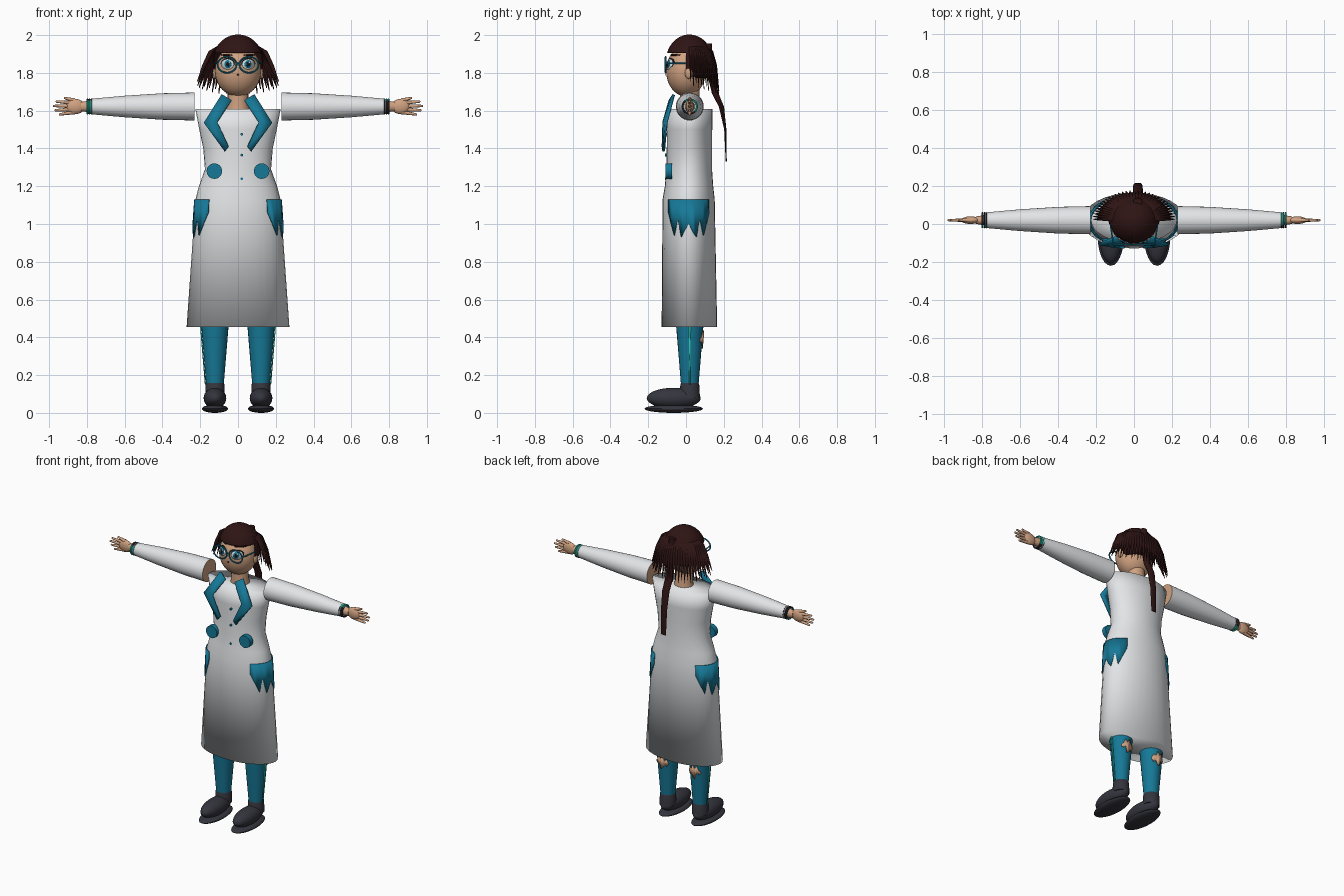
import bpy, bmesh, math
from math import sin, cos, pi, sqrt
from mathutils import Matrix, Vector

if "Cube" in bpy.data.objects:
    bpy.data.objects.remove(bpy.data.objects["Cube"])


def material(name, r, g, b):
    m = bpy.data.materials.new(name)
    m.use_nodes = True
    m.diffuse_color = (r, g, b, 1)
    m.node_tree.nodes["Principled BSDF"].inputs["Base Color"].default_value = (r, g, b, 1)
    return m


WHITE = material("coat white", .80, .82, .84)
SKIN = material("skin", .63, .36, .22)
TEAL = material("teal cloth", .008, .19, .31)
HAIR = material("dark brown hair", .028, .007, .007)
SHOE = material("charcoal", .035, .035, .048)
MINT = material("mint trim", .02, .50, .38)
EYE = material("eye white", .72, .88, .93)
BLACK = material("black", .008, .008, .01)


def finish(bm, name, *mats, sharp=40, thick=0, rule=None):
    bmesh.ops.recalc_face_normals(bm, faces=bm.faces)
    for f in bm.faces:
        f.smooth = True
        if rule:
            f.material_index = rule(f.calc_center_median())
    me = bpy.data.meshes.new(name)
    bm.to_mesh(me)
    bm.free()
    for m in mats:
        me.materials.append(m)
    if sharp:
        me.set_sharp_from_angle(angle=math.radians(sharp))
    ob = bpy.data.objects.new(name, me)
    bpy.context.collection.objects.link(ob)
    if thick:
        mod = ob.modifiers.new("thickness", "SOLIDIFY")
        mod.thickness, mod.offset = thick, 0
    return ob


def loft(bm, rings, seg=32, side=0):
    """Skin rings of (height, cx, cy, rx, ry); a side of 1 or -1 lays it along x."""
    loops = []
    for h, cx, cy, rx, ry in rings:
        pts = [(cx + rx * cos(2 * pi * i / seg), cy + ry * sin(2 * pi * i / seg), h) for i in range(seg)]
        if side:
            pts = [(side * z, y, x) for x, y, z in pts]
        loops.append([bm.verts.new(p) for p in pts])
    for a, b in zip(loops, loops[1:]):
        for i in range(seg):
            j = (i + 1) % seg
            bm.faces.new((a[i], a[j], b[j], b[i]))
    bm.faces.new(loops[0])
    bm.faces.new(loops[-1])


def ball(bm, center, radii, u=24, v=14):
    mat = Matrix.Translation(center) @ Matrix.Diagonal((*radii, 1))
    bmesh.ops.create_uvsphere(bm, u_segments=u, v_segments=v, radius=1, matrix=mat)


def rod(bm, a, b, r, r2=None, seg=12):
    a, b = Vector(a), Vector(b)
    rot = (b - a).to_track_quat("Z", "Y").to_matrix().to_4x4()
    bmesh.ops.create_cone(bm, cap_ends=True, segments=seg, radius1=r, radius2=r if r2 is None else r2,
                          depth=(b - a).length, matrix=Matrix.Translation((a + b) / 2) @ rot)


def torus(bm, center, ra, rb, minor, axis, n=36, m=8):
    """Elliptic ring lying across the x or y axis."""
    grid = []
    for i in range(n):
        t = 2 * pi * i / n
        row = []
        for j in range(m):
            p = 2 * pi * j / m
            a, b, c = (ra + minor * cos(p)) * cos(t), (rb + minor * cos(p)) * sin(t), minor * sin(p)
            row.append(bm.verts.new(Vector(center) + Vector((a, c, b) if axis == "y" else (c, a, b))))
        grid.append(row)
    for i in range(n):
        for j in range(m):
            k, l = (i + 1) % n, (j + 1) % m
            bm.faces.new((grid[i][j], grid[k][j], grid[k][l], grid[i][l]))


def wrap(name, rings, angles, tops, bottoms, mat, s):
    """Thin patch lying on one straight section between two rings."""
    (h0, *a), (h1, *b) = rings
    bm = bmesh.new()

    def point(z, deg):
        f = (z - h0) / (h1 - h0)
        cx, cy, rx, ry = [p + (q - p) * f for p, q in zip(a, b)]
        t = math.radians(deg)
        return bm.verts.new((s * (cx + (rx + .004) * cos(t)), cy + (ry + .004) * sin(t), z))
    cols = [(point(t, d), point(l, d)) for d, t, l in zip(angles, tops, bottoms)]
    for p, q in zip(cols, cols[1:]):
        bm.faces.new((p[0], p[1], q[1], q[0]))
    finish(bm, name, mat, thick=.006)


def tag(s):
    return "left" if s > 0 else "right"


# Coat body, closed and softly shaded
coat = [(.455, 0, .018, .272, .147), (1.13, 0, .014, .225, .138), (1.2, 0, .016, .207, .128),
        (1.29, 0, .017, .175, .121), (1.4, 0, .018, .184, .12), (1.5, 0, .019, .205, .12),
        (1.61, 0, .02, .226, .12)]
bm = bmesh.new()
loft(bm, coat)
finish(bm, "coat", WHITE, sharp=0)

# Neck
bm = bmesh.new()
loft(bm, [(1.58, 0, .025, .068, .06), (1.64, 0, .022, .055, .052), (1.74, 0, .018, .055, .052)], 20)
finish(bm, "neck", SKIN)

# Head with ears
HC, HR = Vector((0, 0, 1.81)), Vector((.122, .105, .135))
bm = bmesh.new()
ball(bm, HC, HR, 32, 20)
for s in (1, -1):
    ball(bm, (s * .12, .015, 1.80), (.014, .022, .032), 12, 8)
finish(bm, "head", SKIN, sharp=0)


def face_disc(name, cx, cz, rx, rz, lift, mat):
    """Thin oval lying on the front of the head."""
    bm = bmesh.new()

    def point(x, z):
        d = 1 - (x / HR.x) ** 2 - ((z - HC.z) / HR.z) ** 2
        return bm.verts.new((x, -HR.y * sqrt(max(d, .02)) - lift, z))
    mid = point(cx, cz)
    rim = [point(cx + rx * cos(t * pi / 12), cz + rz * sin(t * pi / 12)) for t in range(24)]
    for i in range(24):
        bm.faces.new((mid, rim[i], rim[(i + 1) % 24]))
    finish(bm, name, mat, thick=.003)


# Eyes, brows and nose
for s in (1, -1):
    face_disc(tag(s) + "_lash", s * .055, 1.85, .036, .028, .002, BLACK)
    face_disc(tag(s) + "_eye", s * .055, 1.845, .033, .027, .004, EYE)
    face_disc(tag(s) + "_iris", s * .053, 1.846, .018, .021, .006, TEAL)
    face_disc(tag(s) + "_pupil", s * .053, 1.846, .009, .012, .008, BLACK)
    face_disc(tag(s) + "_glint", s * .053 + .007, 1.855, .005, .006, .010, EYE)
    face_disc(tag(s) + "_brow", s * .06, 1.895, .03, .004, .004, HAIR)
face_disc("nose", 0, 1.79, .006, .004, .003, HAIR)

# Glasses
bm = bmesh.new()
for s in (1, -1):
    torus(bm, (s * .058, -.108, 1.843), .05, .042, .0045, "y")
    rod(bm, (s * .108, -.108, 1.85), (s * .126, .01, 1.85), .004)
rod(bm, (-.012, -.108, 1.85), (.012, -.108, 1.85), .004)
finish(bm, "glasses", TEAL)

# Hair cap, cut straight over the brow and lower behind
bm = bmesh.new()
ball(bm, (0, .018, 1.86), (.131, .122, .14), 32, 24)
for co, no in (((0, 0, 1.905), (0, 0, 1)), ((0, 0, 0), (0, 1, 0)), ((0, 0, 1.775), (0, 0, 1))):
    bmesh.ops.bisect_plane(bm, geom=bm.verts[:] + bm.edges[:] + bm.faces[:], plane_co=co, plane_no=no)
low = [f for f in bm.faces if f.calc_center_median().z < (1.905 if f.calc_center_median().y < 0 else 1.775)]
bmesh.ops.delete(bm, geom=low, context="FACES")
finish(bm, "hair_cap", HAIR, thick=.006)

# Loose strands flaring around the sides and back
bm = bmesh.new()
count = 33
for i in range(count):
    t = pi * i / (count - 1)
    c, n = cos(t), sin(t)
    tip = 1.755 - .05 * n - .02 * (i % 2)
    path = [(1.94, .10, .075, .014), (1.915, .142, .11, .014), (1.84, .178, .132, .012),
            (tip, .215, .15, .002)]
    loft(bm, [(z, rx * c, .025 + ry * n, w, w * .7) for z, rx, ry, w in path], 6)
finish(bm, "hair_strands", HAIR, sharp=60)

# Ponytail, flattening into a ribbon
bm = bmesh.new()
tail = [(1.955, .115, .024, .022), (1.81, .128, .026, .02), (1.69, .155, .027, .018),
        (1.62, .188, .026, .014), (1.5, .208, .023, .006), (1.33, .213, .018, .003)]
loft(bm, [(z, .02, y, w, d) for z, y, w, d in tail], 14)
finish(bm, "ponytail", HAIR)

# Arms
AY, AZ = .02, 1.622
for s in (1, -1):
    bm = bmesh.new()
    loft(bm, [(x, AZ, AY, r, r) for x, r in ((.23, .074), (.4, .07), (.6, .057), (.79, .04))], 28, s)
    finish(bm, tag(s) + "_sleeve", WHITE, SKIN, rule=lambda c: int(abs(c.x) < .235))

    bm = bmesh.new()
    for x in (.775, .786, .797):
        torus(bm, (s * x, AY, AZ), .038, .038, .005, "x", 28, 6)
    if s > 0:
        finish(bm, "left_bangles", SHOE, MINT, rule=lambda c: int(c.z - AZ + c.y - AY > 0))
    else:
        finish(bm, "right_bangles", SHOE, MINT, rule=lambda c: int(c.z - AZ + c.y - AY < 0))

    bm = bmesh.new()
    loft(bm, [(.78, AZ, AY, .03, .028), (.83, AZ, AY, .026, .02)], 16, s)
    ball(bm, (s * .86, AY, AZ), (.05, .02, .04), 16, 10)
    for tx, dz in ((.922, .045), (.965, .026), (.98, .003), (.972, -.02), (.948, -.042)):
        base, end = Vector((s * .865, AY, AZ + dz * .7)), Vector((s * (tx - .005), AY, AZ + dz))
        rod(bm, base, end, .012, .006, 10)
        ball(bm, end, (.006, .006, .006), 10, 6)
    finish(bm, tag(s) + "_hand", SKIN, sharp=60)

# Lapels, large discs and side pockets
outline = [(.085, -.065, 1.685), (.18, -.105, 1.535), (.07, -.118, 1.385),
           (.05, -.122, 1.41), (.11, -.118, 1.54), (.035, -.085, 1.655)]
for s in (1, -1):
    bm = bmesh.new()
    v = [bm.verts.new((s * x, y, z)) for x, y, z in outline]
    bm.faces.new((v[0], v[1], v[4], v[5]))
    bm.faces.new((v[1], v[2], v[3], v[4]))
    finish(bm, tag(s) + "_lapel", TEAL, sharp=20, thick=.014)

    bm = bmesh.new()
    rod(bm, (s * .125, -.075, 1.28), (s * .125, -.108, 1.28), .041, seg=28)
    finish(bm, tag(s) + "_disc", TEAL)

    angles = [-48 + 8 * i for i in range(13)]
    zigzag = [1.06, 1.0, .94, 1.03, .93, .97, 1.0, .96, .93, 1.03, .94, 1.0, 1.06]
    wrap(tag(s) + "_pocket", coat[:2], angles, [1.13] * 13, zigzag, TEAL, s)

# Coat buttons
bm = bmesh.new()
for z in (1.475, 1.365, 1.24):
    rod(bm, (.02, -.09, z), (.02, -.112, z), .007)
finish(bm, "coat_buttons", TEAL)

# Legs with outer stripe and torn patch behind
leg = [(.13, .122, .02, .045, .045), (.47, .122, .02, .073, .073)]
for s in (1, -1):
    bm = bmesh.new()
    loft(bm, leg, 24)
    if s < 0:
        bmesh.ops.scale(bm, vec=(-1, 1, 1), verts=bm.verts)
    finish(bm, tag(s) + "_leg", TEAL)
    wrap(tag(s) + "_stripe", leg, (-4, 4), (.455, .455), (.15, .15), MINT, s)
    wrap(tag(s) + "_torn_patch", leg, [52 + 11 * i for i in range(8)],
         [.39, .40, .43, .41, .435, .40, .41, .385], [.38, .37, .385, .34, .35, .375, .36, .38], SKIN, s)

    # Shoe: ankle cuff, upper and sole
    bm = bmesh.new()
    x = s * .122
    loft(bm, [(.08, x, .02, .052, .054), (.15, x, .02, .05, .05), (.16, x, .02, .046, .046)], 24)
    ball(bm, (x, -.065, .078), (.06, .143, .055))
    ball(bm, (x, -.065, .022), (.069, .155, .022))
    finish(bm, tag(s) + "_shoe", SHOE)
